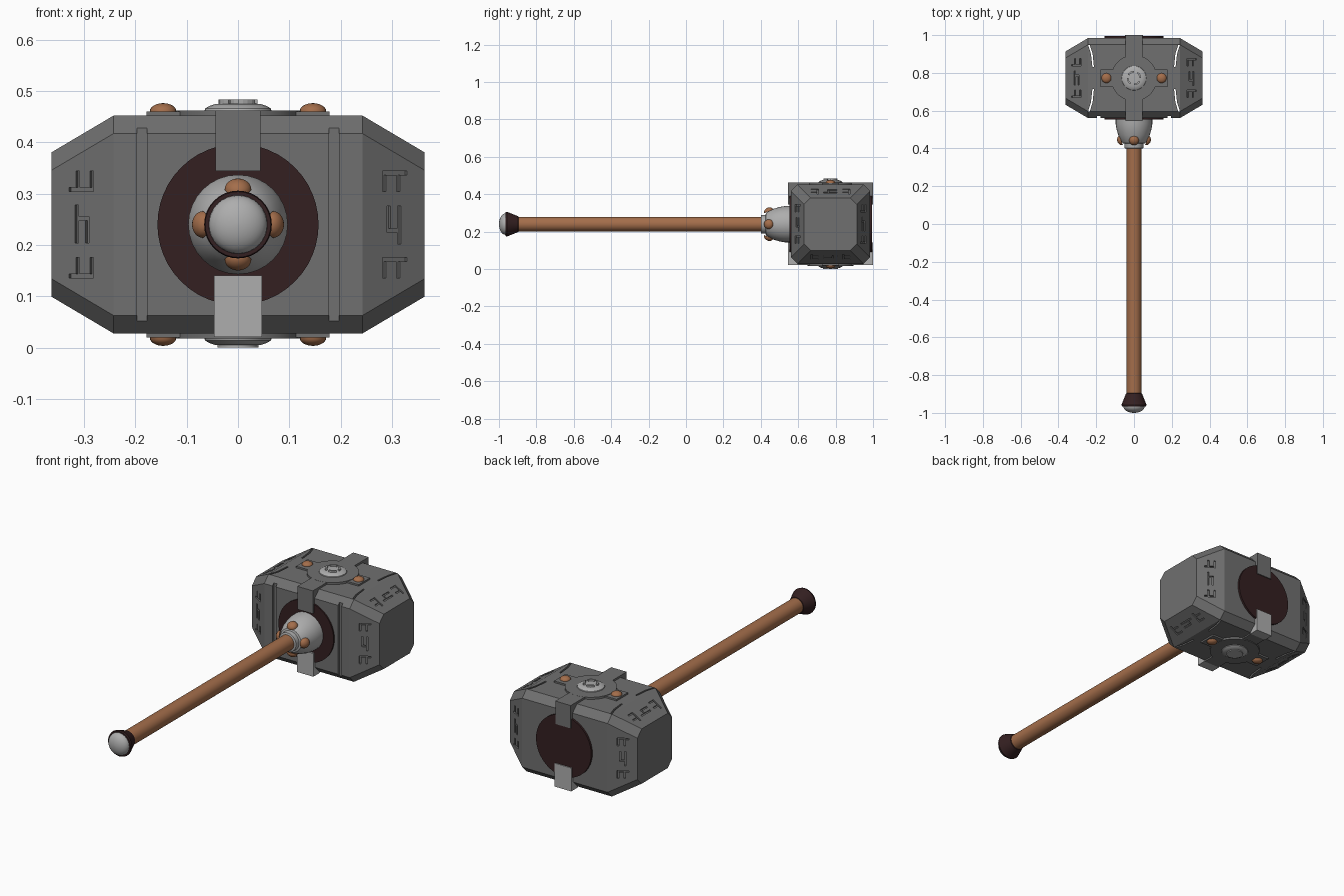
import bpy, bmesh, math
from mathutils import Matrix, Vector

if "Cube" in bpy.data.objects:
    bpy.data.objects.remove(bpy.data.objects["Cube"])

CY, CZ = 0.7725, 0.24          # head centre
HC = Vector((0, CY, CZ))


def mat(name, col):
    m = bpy.data.materials.new(name)
    m.diffuse_color = (*col, 1)
    m.use_nodes = True
    m.node_tree.nodes["Principled BSDF"].inputs["Base Color"].default_value = m.diffuse_color
    return m


STONE = mat("dark_iron", (0.16, 0.16, 0.16))
STEEL = mat("pale_steel", (0.42, 0.42, 0.42))
COPPER = mat("copper_brown", (0.37, 0.155, 0.07))
LEATHER = mat("dark_maroon", (0.034, 0.014, 0.015))


def finish(name, bm, m, smooth=False):
    bmesh.ops.recalc_face_normals(bm, faces=bm.faces)
    me = bpy.data.meshes.new(name)
    bm.to_mesh(me)
    bm.free()
    me.materials.append(m)
    ob = bpy.data.objects.new(name, me)
    bpy.context.collection.objects.link(ob)
    if smooth:
        bpy.ops.object.select_all(action='DESELECT')
        ob.select_set(True)
        bpy.context.view_layer.objects.active = ob
        bpy.ops.object.shade_smooth_by_angle(angle=math.radians(35))
    return ob


def prism(bm, pts, lo, hi, mx):
    """Extrude a 2D outline from lo to hi along local z."""
    a = [bm.verts.new(mx @ Vector((x, y, lo))) for x, y in pts]
    b = [bm.verts.new(mx @ Vector((x, y, hi))) for x, y in pts]
    n = len(pts)
    bm.faces.new(a[::-1])
    bm.faces.new(b)
    for i in range(n):
        bm.faces.new((a[i], a[(i + 1) % n], b[(i + 1) % n], b[i]))


def lathe(name, prof, mx, m, seg=32):
    """Revolve (radius, height) points about local z, capped."""
    bm = bmesh.new()
    rings = [[bm.verts.new(mx @ Vector((r * math.cos(2 * math.pi * i / seg),
                                        r * math.sin(2 * math.pi * i / seg), h)))
              for i in range(seg)] for r, h in prof]
    for a, b in zip(rings, rings[1:]):
        for i in range(seg):
            j = (i + 1) % seg
            bm.faces.new((a[i], a[j], b[j], b[i]))
    bm.faces.new(rings[0])
    bm.faces.new(rings[-1])
    return finish(name, bm, m, True)


def rect(x0, y0, x1, y1):
    return [(x0, y0), (x1, y0), (x1, y1), (x0, y1)]


def dome(r, h, n=6):
    return [(r * math.cos(t), h * math.sin(t))
            for t in (i * math.pi / 2 / n * 0.97 for i in range(n + 1))]


# Local z points along world y / world x
AX_Y = Matrix.Translation((0, 0, CZ)) @ Matrix.Rotation(-math.pi / 2, 4, 'X')
YZX = Matrix(((0, 0, 1, 0), (1, 0, 0, 0), (0, 1, 0, 0), (0, 0, 0, 1)))

# Hammer head: chamfered block with tapered ends
bm = bmesh.new()


def octagon(h, x, c=0.035):
    p = [(h, h - c), (h - c, h), (c - h, h), (-h, h - c),
         (-h, c - h), (c - h, -h), (h - c, -h), (h, c - h)]
    return [bm.verts.new((x, CY + y, CZ + z)) for y, z in p]


secs = [octagon(h, x) for h, x in ((.141, -.363), (.212, -.243), (.212, .243), (.141, .363))]
for a, b in zip(secs, secs[1:]):
    for i in range(8):
        bm.faces.new((a[i], a[(i + 1) % 8], b[(i + 1) % 8], b[i]))
bm.faces.new(secs[0])
bm.faces.new(secs[-1])
head = finish("hammer_head", bm, STONE)

# Cutters: front grooves, curved slits, carved notches on the tapers
bm = bmesh.new()
FORK = [(-.026, -.02), (-.018, -.02), (-.018, .012), (.006, .012), (.006, -.02),
        (.014, -.02), (.014, .012), (.03, .012), (.03, .02), (-.026, .02)]
STEP = [(-.016, .036), (-.008, .036), (-.008, -.008), (.008, -.008), (.008, .036),
        (.016, .036), (.016, -.038), (.008, -.038), (.008, -.016), (-.016, -.016)]
SLIT = [(.176, .234), (.128, .219), (.058, .212), (.058, .220), (.128, .228), (.176, .243)]
for s in (-1, 1):
    prism(bm, rect(s * .187 - .01, .5, s * .187 + .01, .572), -.05, .55, Matrix())
    for t in (-1, 1):
        prism(bm, [(s * x, CY + t * y) for y, x in SLIT], -.1, .6, Matrix())
    n = Vector((.504 * s, 0, .864))
    u = Vector((.864 * s, 0, -.504))
    v = n.cross(u)
    for k in range(4):
        rot = Matrix.Translation(HC) @ Matrix.Rotation(k * math.pi / 2, 4, 'X')
        for glyph, off in ((FORK, .084), (STEP, 0), (FORK, -.084)):
            o = Vector((.304 * s, off, .1765))
            fr = Matrix((u, v, n)).transposed().to_4x4()
            fr.translation = o
            prism(bm, glyph, -.008, .02, rot @ fr)
cutter = finish("carving_cutter", bm, STONE)
cutter.hide_render = True
mod = head.modifiers.new("carve", 'BOOLEAN')
mod.operation, mod.solver, mod.object = 'DIFFERENCE', 'EXACT', cutter
bpy.context.view_layer.objects.active = head
bpy.ops.object.modifier_apply(modifier="carve")
bpy.data.objects.remove(cutter)

# Maroon discs on front and back
lathe("front_disc", [(.157, .553), (.157, .565)], AX_Y, LEATHER, 48)
lathe("back_disc", [(.157, .98), (.157, .995)], AX_Y, LEATHER, 48)

# Top strap wrapping over the square corners
bm = bmesh.new()
prism(bm, [(.545, .344), (.545, .462), (1, .462), (1, .344), (.983, .344), (.983, .415),
           (.949, .449), (.596, .449), (.562, .415), (.562, .344)], -.044, .044, YZX)
finish("top_strap", bm, STONE)

# Bottom strap with pale end clips
bm = bmesh.new()
prism(bm, rect(.596, .021, .949, .031), -.044, .044, YZX)
finish("bottom_strap", bm, STONE)
bm = bmesh.new()
for s in (-1, 1):
    prism(bm, [(CY + s * y, z) for y, z in ((.2275, .141), (.2275, .021), (.1765, .021),
               (.1765, .031), (.2105, .065), (.2105, .141))], -.047, .047, YZX)
finish("bottom_strap_clips", bm, STEEL)

# Top and bottom fittings: cross plate, round plate, boss, rivets
for label, s in (("top", 1), ("bottom", -1)):
    fr = Matrix.Translation(HC) @ Matrix.Diagonal((1, 1, s, 1))
    bm = bmesh.new()
    prism(bm, rect(-.178, -.046, .178, .046), .205, .2205, fr)
    finish(label + "_cross_plate", bm, STONE)
    lathe(label + "_round_plate", [(.122, .205), (.122, .2225)], fr, STONE, 40)
    lathe(label + "_boss", [(.066, .22), (.064, .226), (.056, .231), (.044, .235), (.02, .236)],
          fr, STEEL)
    for x in (-.146, .146):
        lathe(label + "_rivet", dome(.026, .016),
              fr @ Matrix.Translation((x, 0, .2205)), COPPER, 20)

# Raised broken ring on the top boss, plain pad below
bm = bmesh.new()
for i in range(4):
    ang = [math.radians(90 * i + d) for d in range(0, 61, 15)]
    arc = [(r * math.cos(a), r * math.sin(a)) for r, seq in ((.038, ang), (.029, ang[::-1]))
           for a in seq]
    prism(bm, arc, .23, .244, Matrix.Translation(HC))
finish("top_boss_ring", bm, STEEL)
lathe("bottom_boss_pad", [(.04, 0), (.04, .008)], Matrix.Translation((0, CY, 0)), STEEL)

# Handle, collar and pommel
lathe("handle", [(.039, -.92), (.039, .43)], AX_Y, COPPER)
lathe("collar", [(.045, .40), (.049, .402), (.05, .425), (.06, .428), (.073, .447), (.083, .47),
                 (.092, .50), (.097, .53), (.097, .56)], AX_Y, STEEL)
for k in range(4):
    a = k * math.pi / 2
    fr = (Matrix.Translation((0, .47, CZ)) @ Matrix.Rotation(a, 4, 'Y')
          @ Matrix.Rotation(math.radians(22), 4, 'X') @ Matrix.Translation((0, 0, .074)))
    lathe("collar_rivet", dome(.026, .02), fr, COPPER, 20)
lathe("pommel_grip", [(.064, -.965), (.066, -.957), (.042, -.897), (.038, -.895)], AX_Y, LEATHER)
lathe("pommel_cap", [(r, -.965 - h) for r, h in dome(.057, .035, 8)], AX_Y, STEEL)
